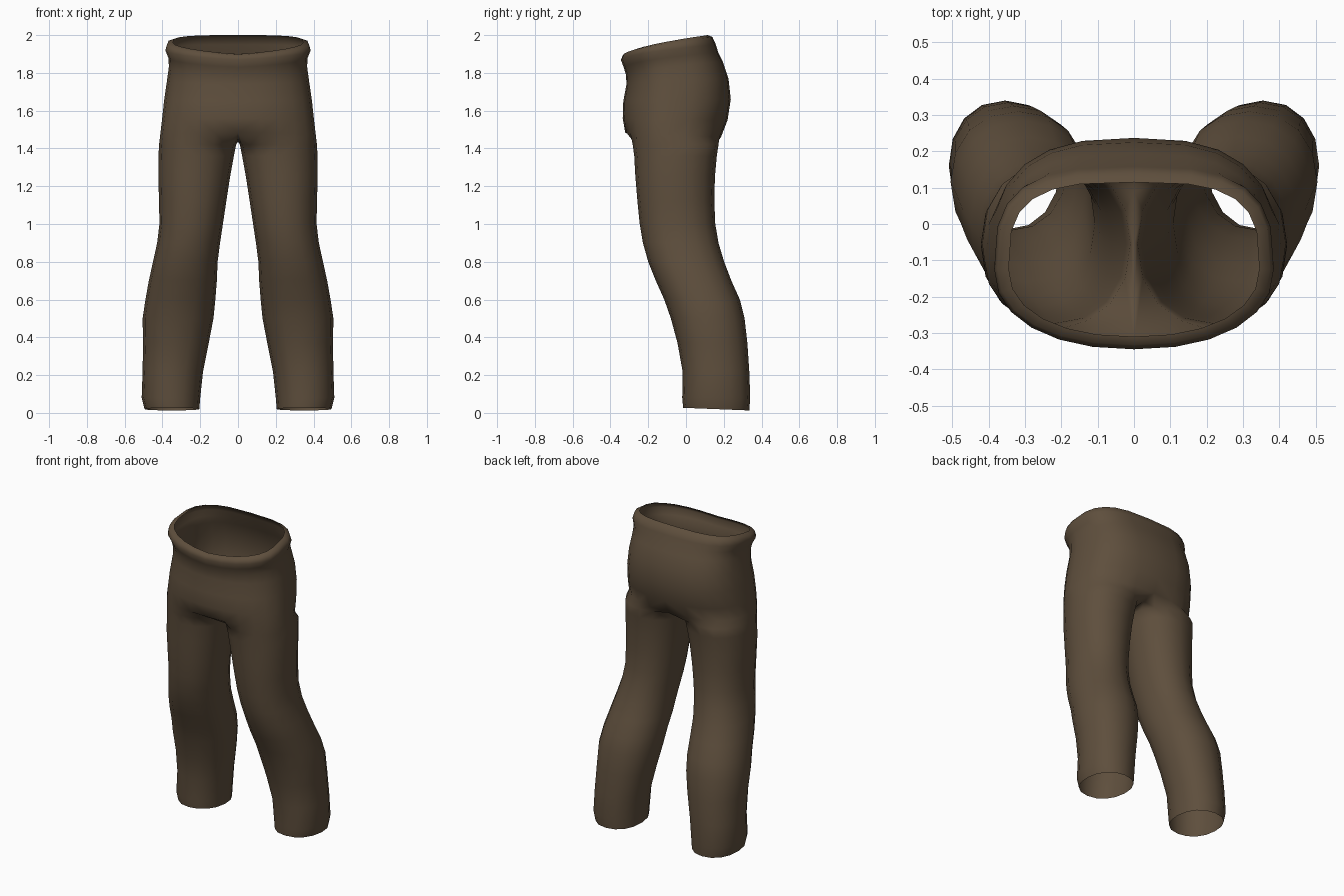
import bpy, bmesh, math

if "Cube" in bpy.data.objects:
    bpy.data.objects.remove(bpy.data.objects["Cube"])

cloth = bpy.data.materials.new("brown cloth")
cloth.diffuse_color = (0.112, 0.077, 0.046, 1)
cloth.use_nodes = True
cloth.node_tree.nodes["Principled BSDF"].inputs["Base Color"].default_value = cloth.diffuse_color

OUTER = 12   # segments on the outside of each leg, shared with the hips
INNER = 4    # segments on the inside of each leg, closed at the crotch


def power(v, p):
    return math.copysign(abs(v) ** p, v)


# Leg rings: height, inner x, outer x, front y, back y
LEG = [
    (0.02, 0.205, 0.495, -0.015, 0.335),
    (0.08, 0.200, 0.510, -0.020, 0.340),
    (0.22, 0.185, 0.505, -0.018, 0.335),
    (0.37, 0.155, 0.503, -0.045, 0.325),
    (0.50, 0.130, 0.505, -0.080, 0.310),
    (0.60, 0.120, 0.490, -0.115, 0.285),
    (0.70, 0.112, 0.472, -0.160, 0.240),
    (0.80, 0.108, 0.450, -0.200, 0.202),
    (0.90, 0.095, 0.428, -0.228, 0.172),
    (1.00, 0.080, 0.416, -0.245, 0.155),
    (1.12, 0.062, 0.418, -0.257, 0.150),
    (1.25, 0.042, 0.422, -0.268, 0.153),
    (1.36, 0.022, 0.421, -0.274, 0.163),
    (1.42, 0.010, 0.418, -0.282, 0.172),
]

# Hip rings: front height, back height, half width, front y, back y, back squareness
HIPS = [
    (1.485, 1.46, 0.412, -0.322, 0.185, 0.80),
    (1.56, 1.55, 0.402, -0.335, 0.220, 0.78),
    (1.65, 1.66, 0.391, -0.332, 0.237, 0.75),
    (1.74, 1.77, 0.376, -0.315, 0.225, 0.72),
    (1.79, 1.86, 0.366, -0.318, 0.195, 0.70),
    (1.83, 1.91, 0.368, -0.330, 0.170, 0.68),
    (1.87, 1.95, 0.385, -0.345, 0.158, 0.66),
    (1.895, 1.99, 0.375, -0.333, 0.140, 0.64),
    (1.90, 2.00, 0.345, -0.310, 0.115, 0.62),
]

bm = bmesh.new()


def leg_ring(z, xi, xo, yf, yb):
    cx, cy, rx, ry = (xi + xo) / 2, (yf + yb) / 2, (xo - xi) / 2, (yb - yf) / 2
    ring = []
    for k in range(OUTER + INNER):
        a = math.radians(225 + 22.5 * k)
        y = cy + ry * power(math.sin(a), 0.92)
        tilt = -0.04 * (y - cy) if z < 0.05 else 0
        ring.append(bm.verts.new((cx + rx * power(math.cos(a), 0.92), y, z + tilt)))
    return ring


def hip_ring(zf, zb, rx, yf, yb, square):
    cy = yf * 0.56 + yb * 0.44
    ring = []
    for k in range(OUTER + 1):
        a = math.radians(-90 + 180 * k / OUTER)
        s, c = math.sin(a), max(math.cos(a), 0)
        if k in (0, OUTER):
            c = 0
        p = 0.9 if s < 0 else square
        y = cy + (cy - yf if s < 0 else yb - cy) * power(s, p)
        t = max(0, (y - yf) / (yb - yf))
        ring.append(bm.verts.new((rx * c ** p, y, zf + (zb - zf) * t ** 0.6)))
    return ring


def bridge(a, b, closed):
    n = len(a)
    for i in range(n if closed else n - 1):
        j = (i + 1) % n
        bm.faces.new((a[i], a[j], b[j], b[i]))


# Hips and crotch seam
hips = [hip_ring(*r) for r in HIPS]
for a, b in zip(hips, hips[1:]):
    bridge(a, b, False)
seam = [bm.verts.new((0, y, z)) for y, z in ((0.09, 1.445), (-0.05, 1.435), (-0.20, 1.45))]

# Leg, joined to the hips and the seam
legs = [leg_ring(*r) for r in LEG] + [hips[0] + seam]
for a, b in zip(legs, legs[1:]):
    bridge(a, b, True)

bmesh.ops.recalc_face_normals(bm, faces=bm.faces)
mesh = bpy.data.meshes.new("trousers")
bm.to_mesh(mesh)
bm.free()
mesh.materials.append(cloth)
trousers = bpy.data.objects.new("trousers", mesh)
bpy.context.collection.objects.link(trousers)

# Second leg
mirror = trousers.modifiers.new("mirror", "MIRROR")
mirror.use_clip = True
mirror.merge_threshold = 0.001

bpy.context.view_layer.objects.active = trousers
trousers.select_set(True)
bpy.ops.object.shade_smooth()
